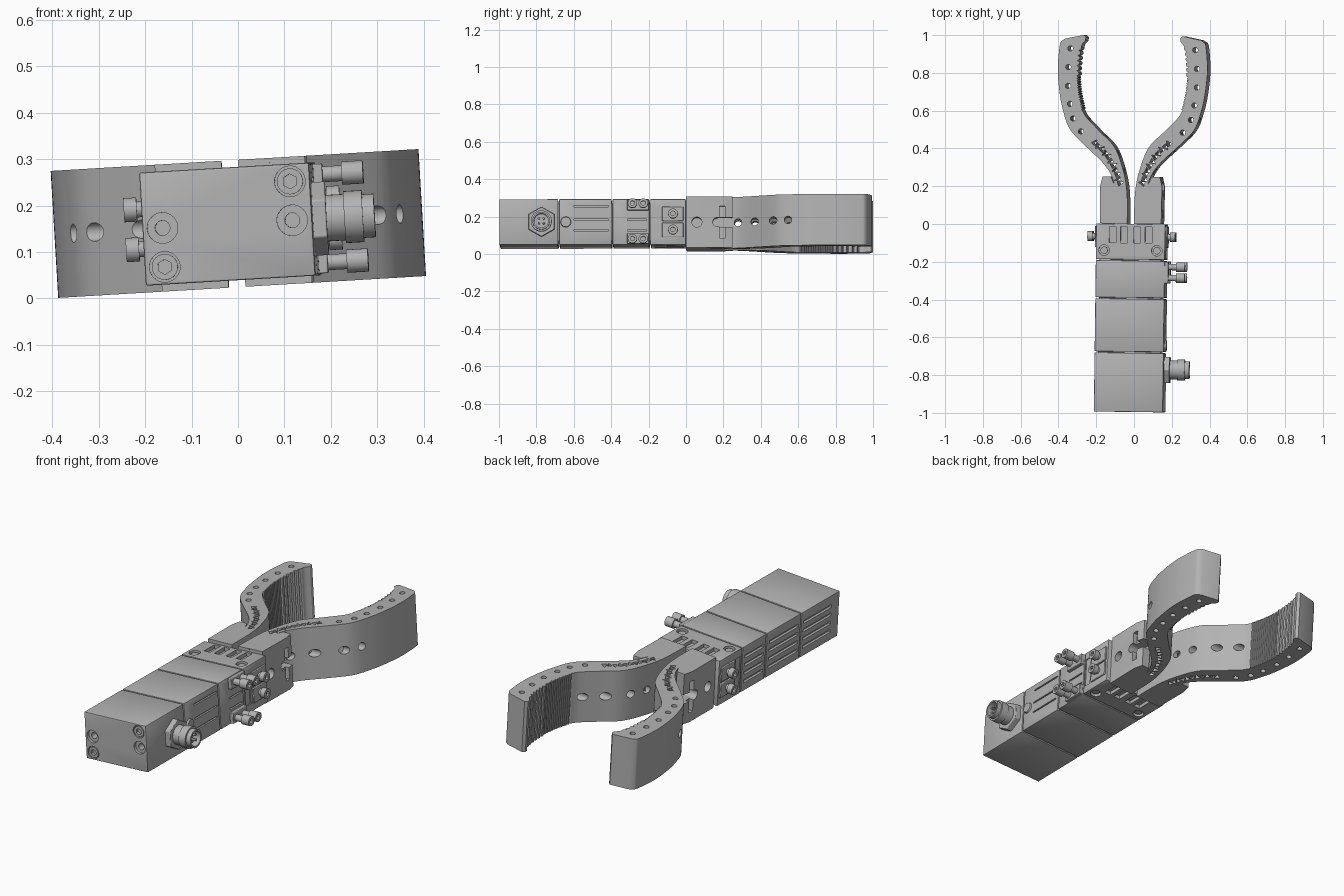
import bpy, bmesh, math
from mathutils import Matrix, Vector

cube = bpy.data.objects.get("Cube")
if cube:
    bpy.data.objects.remove(cube)

grey = bpy.data.materials.new("machined_grey")
grey.use_nodes = True
grey.diffuse_color = (0.45, 0.45, 0.45, 1)
grey.node_tree.nodes["Principled BSDF"].inputs["Base Color"].default_value = (0.45, 0.45, 0.45, 1)

# The whole tool sits slightly rolled and yawed
POSE = (Matrix.Translation((-0.01, 0, 0.161)) @ Matrix.Rotation(math.radians(-3.4), 4, 'Y')
        @ Matrix.Rotation(math.radians(-0.75), 4, 'Z'))
W, H = 0.183, 0.122      # body half width and half height
FH = 0.137               # finger half height
parts = []


def box(bm, x, y, z):
    size = [b - a for a, b in (x, y, z)]
    mid = [(a + b) / 2 for a, b in (x, y, z)]
    bmesh.ops.create_cube(bm, size=1, matrix=Matrix.Translation(mid) @ Matrix.Diagonal((*size, 1)))


def cyl(bm, start, axis, r, length, segs=28, r2=None):
    axis = Vector(axis)
    m = (Matrix.Translation(Vector(start) + axis * length / 2)
         @ axis.to_track_quat('Z', 'Y').to_matrix().to_4x4())
    bmesh.ops.create_cone(bm, cap_ends=True, segments=segs, radius1=r,
                          radius2=r if r2 is None else r2, depth=length, matrix=m)


def make(name, bm, bevel=0):
    mesh = bpy.data.meshes.new(name)
    bm.to_mesh(mesh)
    bm.free()
    mesh.materials.clear()
    mesh.materials.append(grey)
    ob = bpy.data.objects.new(name, mesh)
    bpy.context.collection.objects.link(ob)
    if bevel:
        mod = ob.modifiers.new("bevel", 'BEVEL')
        mod.width, mod.segments = bevel, 2
    parts.append(ob)
    return ob


def cut(ob, bm):
    # Subtract the cutter, bake the result and drop the cutter
    cutter = make("cutter", bm)
    parts.remove(cutter)
    cutter.hide_render = True
    mod = ob.modifiers.new("cut", 'BOOLEAN')
    mod.operation, mod.solver, mod.object, mod.use_self = 'DIFFERENCE', 'EXACT', cutter, True
    graph = bpy.context.evaluated_depsgraph_get()
    mesh = bpy.data.meshes.new_from_object(ob.evaluated_get(graph))
    ob.modifiers.clear()
    ob.data = mesh
    bpy.data.objects.remove(cutter)


def smooth_path(pts, n=6):
    # Catmull-Rom samples through the points
    p = [Vector(q) for q in [pts[0], *pts, pts[-1]]]
    out = []
    for a, b, c, d in zip(p, p[1:], p[2:], p[3:]):
        for i in range(n):
            t = i / n
            out.append(0.5 * (2 * b + (c - a) * t + (2 * a - 5 * b + 4 * c - d) * t * t
                              + (3 * b - a - 3 * c + d) * t ** 3))
    return out + [p[-1]]


def extrude_loops(loops, half):
    # Filled flat outline with holes, thickened both ways
    cu = bpy.data.curves.new("outline", 'CURVE')
    cu.dimensions, cu.fill_mode, cu.extrude = '2D', 'BOTH', half
    for loop in loops:
        s = cu.splines.new('POLY')
        s.points.add(len(loop) - 1)
        for pt, (x, y) in zip(s.points, loop):
            pt.co = (x, y, 0, 1)
        s.use_cyclic_u = True
    ob = bpy.data.objects.new("outline", cu)
    bpy.context.collection.objects.link(ob)
    mesh = bpy.data.meshes.new_from_object(ob.evaluated_get(bpy.context.evaluated_depsgraph_get()))
    bpy.data.objects.remove(ob)
    bm = bmesh.new()
    bm.from_mesh(mesh)
    bmesh.ops.remove_doubles(bm, verts=bm.verts, dist=0.00005)
    bmesh.ops.recalc_face_normals(bm, faces=bm.faces)
    return bm


def mirror(ob):
    ob.modifiers.new("mirror", 'MIRROR')


# Fingers: curved outline, gripping teeth on the inner edge
outline = smooth_path([(.018, 0), (.021, .16), (.042, .28), (.09, .405), (.17, .488), (.24, .56), (.262, .595)])
y = 0.605
while y < 0.935:
    step, amp = (0.0125, 0.008) if y < 0.77 else (0.027, 0.013)
    for f, k in ((0, 0), (.2, .8), (.5, 1), (.8, .8)):
        yy = y + f * step
        outline.append((0.297 - 0.75 * (0.8 - yy) ** 2 - amp * k, yy))
    y += step
outline += [(.268, .95), (.252, .968), (.25, .985), (.262, .997), (.36, .977)]
outline += smooth_path([(.378, .965), (.388, .94), (.397, .82), (.387, .7), (.367, .6), (.33, .5),
                        (.25, .415), (.141, .31), (.092, .22), (.085, .12), (.085, 0)])
loops = [outline]
for cx, cy in ((.331, .925), (.341, .826), (.342, .727), (.33, .632), (.312, .555), (.27, .487)):
    loops.append([(cx + .014 * math.cos(a * math.pi / 8), cy + .014 * math.sin(a * math.pi / 8))
                  for a in range(16)])
# Triangular lattice openings
spine = smooth_path([(.056, .2), (.085, .285), (.14, .375), (.21, .437)], 4)
for i in range(1, 12):
    c = spine[i]
    d = (spine[i + 1] - spine[i - 1]).normalized()
    n = Vector((-d.y, d.x)) * (1 if i % 2 else -1)
    c = c + n * 0.003
    loops.append([c + n * .019, c - n * .013 + d * .014, c - n * .013 - d * .014])
finger = make("fingers", extrude_loops(loops, FH))
side = bmesh.new()
for hy in (.28, .37, .47, .55):
    cyl(side, (0, hy, 0), (1, 0, 0), .02, .5)
cut(finger, side)
mirror(finger)

# Finger mounts: outer blocks with a slotted end
mount = make("finger_mounts", extrude_loops(
    [[(.02, .002), (.162, .002), (.164, .2), (.152, .25), (.108, .25), (.085, .2), (.03, .15)]], FH))
slot = bmesh.new()
box(slot, (.09, .3), (.17, .4), (-.025, .025))
cyl(slot, (.09, .17, 0), (1, 0, 0), .025, .2)
cyl(slot, (.1, .06, 0), (1, 0, 0), .027, .2)
box(slot, (.14, .3), (.18, .21), (-.085, .085))
cut(mount, slot)
mirror(mount)

# Body core, visible only in the seams
bm = bmesh.new()
box(bm, (-.165, .165), (-.9, -.03), (-.1, .1))
make("body_core", bm)

# Front housing with four counterbored screw holes
bm = bmesh.new()
box(bm, (-W, W), (-.995, -.682), (-H, H))
front = make("front_housing", bm, .004)
holes = bmesh.new()
heads = bmesh.new()
sockets = bmesh.new()
for s in (-1, 1):
    for z in (0, .084):
        cyl(holes, (s * .14, -1.02, s * z), (0, 1, 0), .033, .04)
    cyl(holes, (s * .14, -1, 0), (0, 1, 0), .016, .08)
    cyl(heads, (s * .14, -.994, s * .084), (0, 1, 0), .028, .03)
    cyl(sockets, (s * .14, -1.02, s * .084), (0, 1, 0), .016, .04, 6)
for z in (-.07, -.025, .02, .065):
    box(holes, (-.3, -.17), (-.93, -.7), (z - .008, z + .008))
cut(front, holes)
screws = make("front_screws", heads)
cut(screws, sockets)

# Middle and rear housings with long side grooves
for name, y0, y1 in (("middle_housing", -.676, -.396), ("rear_housing", -.39, -.194)):
    bm = bmesh.new()
    box(bm, (-W, W), (y0, y1), (-H, H))
    ob = make(name, bm, .004)
    grooves = bmesh.new()
    for z in (-.07, -.025, .02, .065):
        box(grooves, (-.3, -.17), (y0 + .02, y1 - .02), (z - .008, z + .008))
    for z in (-.045, .012, .085):
        box(grooves, (.173, .3), (y0 + .08, y1 - .015), (z - .004, z + .004))
    cut(ob, grooves)

# Gripper head with pockets and counterbores above and below
bm = bmesh.new()
box(bm, (-W, W), (-.188, 0), (-H, H))
head = make("gripper_head", bm, .003)
pockets = bmesh.new()
for s in (-1, 1):
    for t in (-1, 1):
        cyl(pockets, (s * .14, -.14, t * .104), (0, 0, t), .028, .06)
        for px in (.035, .095):
            box(pockets, (s * px - .018, s * px + .018), (-.1, -.015), (t * .115 - .012, t * .115 + .012))
    box(pockets, (s * .19 - .012, s * .19 + .012), (-.18, -.14), (-.08, .08))
cut(head, pockets)
bm = bmesh.new()
for s in (-1, 1):
    for t in (-1, 1):
        cyl(bm, (s * .14, -.14, t * .09), (0, 0, t), .019, .025, 20)
make("head_screws", bm)

# Side plates with socket screws, on both flanks of the head
bm = bmesh.new()
for t in (-1, 1):
    box(bm, (.17, .191), (-.125, -.012), (t * .043 - .039, t * .043 + .039))
mirror(make("side_plates", bm, .003))
bm = bmesh.new()
hexes = bmesh.new()
for t in (-1, 1):
    cyl(bm, (.18, -.067, t * .043), (1, 0, 0), .017, .03)
    cyl(bm, (.205, -.067, t * .043), (1, 0, 0), .026, .028)
    cyl(hexes, (.22, -.067, t * .043), (1, 0, 0), .013, .04, 6)
side_screws = make("side_screws", bm)
cut(side_screws, hexes)
mirror(side_screws)

# Sensor clamps with four long screws on one flank
bm = bmesh.new()
hexes = bmesh.new()
clamps = bmesh.new()
for t in (-1, 1):
    box(clamps, (.175, .202), (-.312, -.196), (t * .09 - .028, t * .09 + .028))
    for sy in (-.283, -.225):
        cyl(bm, (.19, sy, t * .095), (1, 0, 0), .017, .06)
        cyl(bm, (.243, sy, t * .095), (1, 0, 0), .025, .046)
        cyl(hexes, (.27, sy, t * .095), (1, 0, 0), .013, .04, 6)
make("sensor_clamps", clamps, .003)
cut(make("clamp_screws", bm), hexes)

# Round connector: hex nut, stepped sleeve, open socket and pins
CY = -.77
bm = bmesh.new()
cyl(bm, (.18, CY, 0), (1, 0, 0), .08, .032, 6)
make("connector_nut", bm, .003)
bm = bmesh.new()
for x0, r, length in ((.2, .05, .06), (.25, .056, .04), (.285, .047, .03)):
    cyl(bm, (x0, CY, 0), (1, 0, 0), r, length, 36)
sleeve = make("connector_sleeve", bm)
bore = bmesh.new()
cyl(bore, (.27, CY, 0), (1, 0, 0), .038, .1, 36)
cut(sleeve, bore)
bm = bmesh.new()
for a in range(4):
    q = math.radians(45 + 90 * a)
    cyl(bm, (.26, CY + .018 * math.cos(q), .018 * math.sin(q)), (1, 0, 0), .006, .045, 12)
make("connector_pins", bm)

# Small round indicator window
bm = bmesh.new()
cyl(bm, (.178, -.64, 0), (1, 0, 0), .03, .014, 28, .026)
make("indicator_disc", bm)

# Pose and shade every part
bpy.ops.object.select_all(action='DESELECT')
for ob in parts:
    ob.matrix_world = POSE
    ob.select_set(True)
bpy.context.view_layer.objects.active = parts[0]
bpy.ops.object.shade_smooth_by_angle(angle=math.radians(30))
